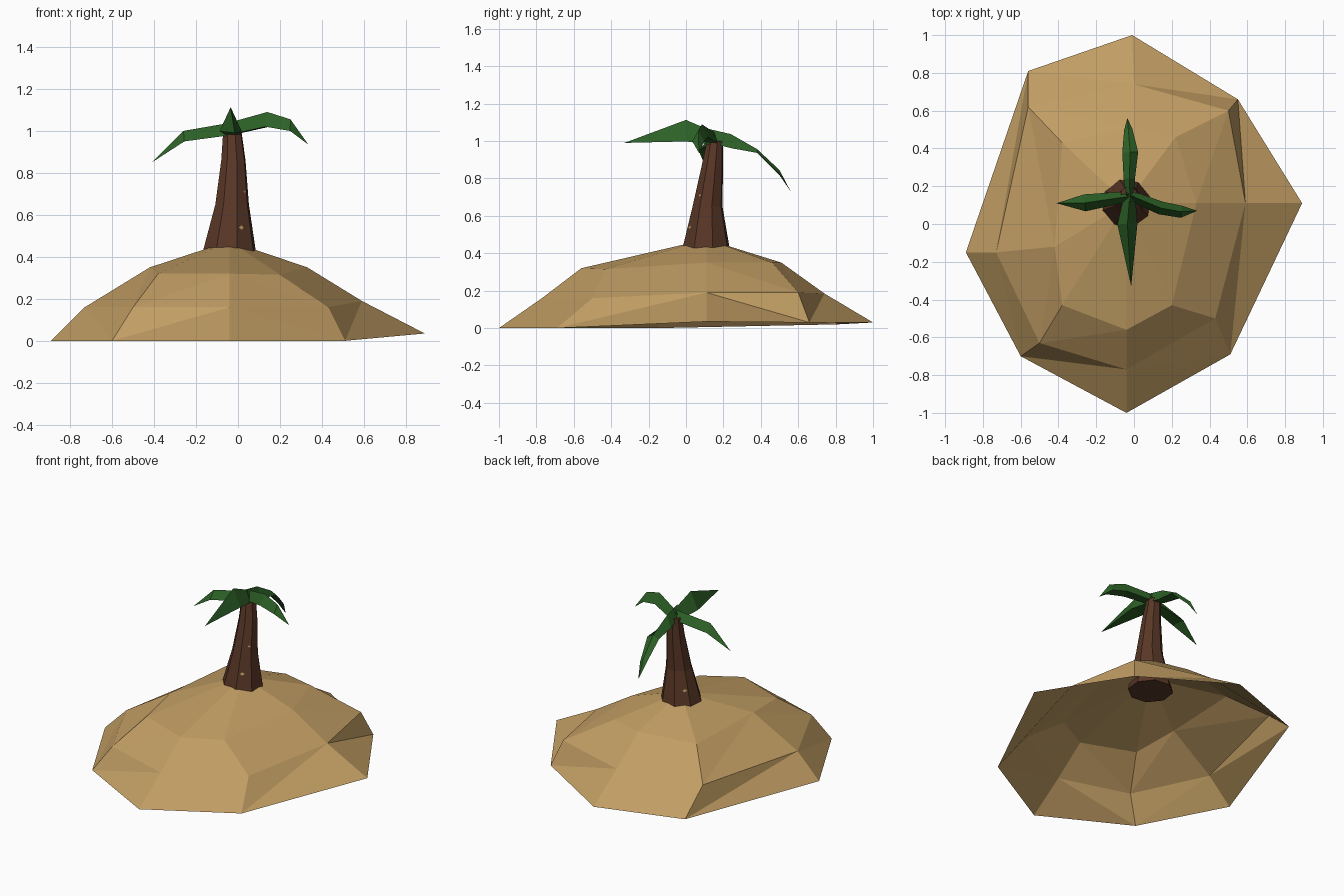
import bpy, bmesh, math
from mathutils import Vector

if "Cube" in bpy.data.objects:
    bpy.data.objects.remove(bpy.data.objects["Cube"])


def material(name, rgb):
    m = bpy.data.materials.new(name)
    m.diffuse_color = (*rgb, 1)
    m.use_nodes = True
    m.node_tree.nodes["Principled BSDF"].inputs["Base Color"].default_value = m.diffuse_color
    return m


SAND = material("sand", (0.53, 0.335, 0.125))
BARK = material("bark_brown", (0.10, 0.038, 0.02))
LEAF = material("leaf_green", (0.026, 0.12, 0.02))


def make_object(name, verts, faces, mat):
    me = bpy.data.meshes.new(name)
    me.from_pydata(verts, [], faces)
    bm = bmesh.new()
    bm.from_mesh(me)
    bmesh.ops.recalc_face_normals(bm, faces=bm.faces)
    bm.to_mesh(me)
    bm.free()
    me.materials.append(mat)
    ob = bpy.data.objects.new(name, me)
    bpy.context.collection.objects.link(ob)
    return ob


# Sand mound: three irregular eight-sided rings and a peak, open underneath
rings = [
    [(-.01, 1, .03), (.55, .66, .03), (.89, .11, .035), (.51, -.69, 0),
     (-.04, -1, 0), (-.6, -.7, 0), (-.89, -.15, 0), (-.56, .81, .02)],
    [(0, .74, .185), (.5, .6, .19), (.59, .11, .19), (.43, -.5, .16),
     (-.04, -.77, .16), (-.5, -.63, .16), (-.73, -.15, .16), (-.56, .62, .18)],
    [(0, .51, .35), (.22, .46, .35), (.33, .11, .35), (.2, -.43, .315),
     (-.04, -.56, .32), (-.38, -.43, .32), (-.42, -.12, .35), (-.38, .43, .335)],
]
verts = [v for r in rings for v in r] + [(-.04, .11, .475)]
faces = []
for r in range(2):
    for i in range(8):
        j = (i + 1) % 8
        a, b, c, d = r * 8 + i, r * 8 + j, r * 8 + 8 + j, r * 8 + 8 + i
        # diagonals fan out of every odd corner
        faces += [(a, b, d), (b, c, d)] if i % 2 == 0 else [(a, b, c), (a, c, d)]
faces += [(16 + i, 16 + (i + 1) % 8, 24) for i in range(8)]
make_object("sand_mound", verts, faces, SAND)

# Palm trunk: eight-sided flared tube leaning backwards
SIDES = 8
path = [(-.042, .107, .39, .14), (-.04, .108, .445, .127), (-.028, .115, .65, .083),
        (-.022, .14, .86, .06), (-.027, .155, 1.0, .045)]
verts, faces = [], []
for x, y, z, r in path:
    for k in range(SIDES):
        t = math.tau * (k + .35) / SIDES
        verts.append((x + r * math.cos(t), y + r * math.sin(t), z))
for s in range(len(path) - 1):
    for k in range(SIDES):
        n = (k + 1) % SIDES
        faces.append((s * SIDES + k, s * SIDES + n, (s + 1) * SIDES + n, (s + 1) * SIDES + k))
faces += [tuple(range(SIDES)), tuple(range(len(verts) - SIDES, len(verts)))]
make_object("palm_trunk", verts, faces, BARK)


# Fronds: ridged blades, each section = (ridge point, half width, edge drop)
def frond(name, sections, tip):
    verts, faces = [], []
    pts = [Vector(s[0]) for s in sections] + [Vector(tip)]
    for i, (p, w, drop) in enumerate(sections):
        d = pts[i + 1] - pts[max(i - 1, 0)]
        side = Vector((-d.y, d.x, 0)).normalized() * w
        low = Vector((0, 0, -drop))
        verts += [pts[i], pts[i] + side + low, pts[i] - side + low]
    n = len(sections)
    for i in range(n - 1):
        for k in range(3):
            m = (k + 1) % 3
            faces.append((i * 3 + k, i * 3 + m, i * 3 + 3 + m, i * 3 + 3 + k))
    verts.append(pts[-1])
    b = (n - 1) * 3
    faces += [(b + k, b + (k + 1) % 3, n * 3) for k in range(3)] + [(0, 1, 2)]
    make_object(name, verts, faces, LEAF)


frond("frond_west", [((.0, .15, 1.045), .025, .06), ((-.26, .112, 1.0), .045, .05)],
      (-.41, .11, .85))
frond("frond_east", [((-.04, .16, 1.04), .025, .06), ((.14, .085, 1.09), .035, .07),
                     ((.25, .065, 1.055), .032, .055)], (.335, .07, .935))
frond("frond_back", [((-.02, .12, 1.065), .025, .07), ((-.025, .24, 1.037), .03, .075),
                     ((-.02, .38, .957), .042, .02), ((-.03, .5, .845), .022, .025)],
      (-.035, .56, .73))
frond("frond_front", [((-.02, .18, 1.035), .025, .06), ((-.035, 0, 1.113), .053, .115)],
      (-.015, -.33, .99))


# Small sand-coloured chips on the bark
def chip(name, angle, z, size):
    t = math.radians(angle)
    i = max(k for k in range(len(path) - 1) if path[k][2] <= z)
    f = (z - path[i][2]) / (path[i + 1][2] - path[i][2])
    x, y, _, r = [a + (b - a) * f for a, b in zip(path[i], path[i + 1])]
    n = Vector((math.cos(t), math.sin(t), 0))
    s = Vector((-n.y, n.x, 0))
    c = Vector((x, y, z)) + n * (r * .96 + .002)
    up = Vector((0, 0, 1)) - n * .2
    vs = [c - s * size, c - up * size * .7, c + s * size, c + up * size * .6]
    make_object(name, vs, [(0, 1, 2, 3)], SAND)


chip("bark_chip_low", -60, .54, .016)
chip("bark_chip_high", -40, .71, .01)
chip("bark_chip_back", 140, .53, .016)
